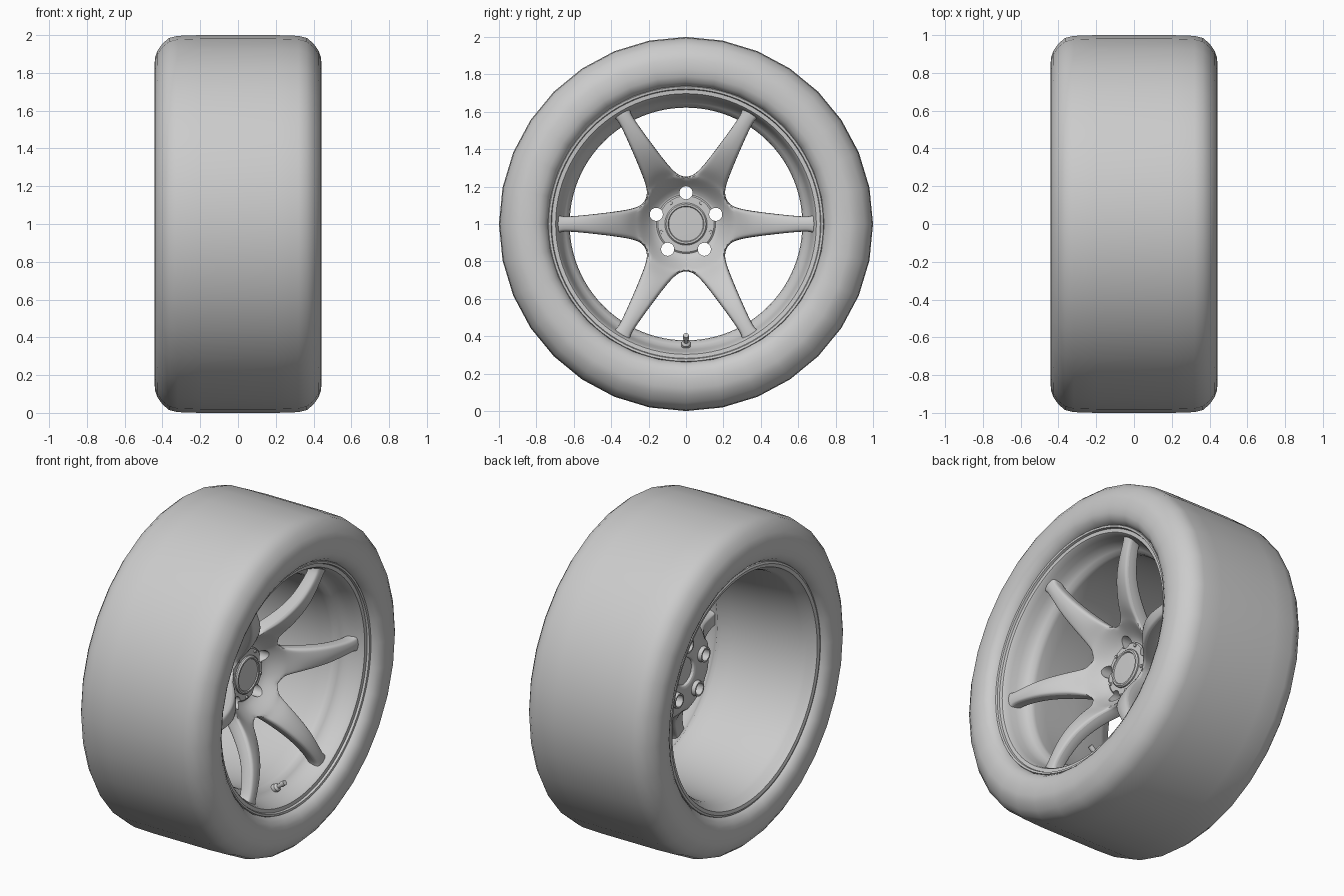
import bpy, bmesh, math
from mathutils import Vector, Matrix

if "Cube" in bpy.data.objects:
    bpy.data.objects.remove(bpy.data.objects["Cube"])

AXLE = 1.0  # wheel centre height; the axle runs along x


def make_object(name, bm, angle=35):
    bmesh.ops.remove_doubles(bm, verts=bm.verts, dist=1e-5)
    bmesh.ops.recalc_face_normals(bm, faces=bm.faces)
    me = bpy.data.meshes.new(name)
    bm.to_mesh(me)
    bm.free()
    ob = bpy.data.objects.new(name, me)
    bpy.context.collection.objects.link(ob)
    smooth(ob, angle)
    return ob


def activate(ob):
    bpy.ops.object.select_all(action='DESELECT')
    ob.select_set(True)
    bpy.context.view_layer.objects.active = ob


def smooth(ob, angle):
    activate(ob)
    bpy.ops.object.shade_smooth_by_angle(angle=math.radians(angle))


def polar(x, r, deg):
    a = math.radians(deg)
    return Vector((x, r * math.cos(a), AXLE + r * math.sin(a)))


def lathe(name, profile, segs, angle=35):
    """Revolve a closed loop of (x, radius) points around the axle."""
    bm = bmesh.new()
    rings = [[bm.verts.new(polar(x, r, 90 + 360 * i / segs)) for x, r in profile]
             for i in range(segs)]
    n = len(profile)
    for i in range(segs):
        a, b = rings[i], rings[(i + 1) % segs]
        for j in range(n):
            k = (j + 1) % n
            if profile[j][1] or profile[k][1]:
                bm.faces.new((a[j], b[j], b[k], a[k]))
    bmesh.ops.dissolve_degenerate(bm, dist=1e-6, edges=bm.edges)
    return make_object(name, bm, angle)


def add_cyl(bm, p, q, r1, r2, segs=24):
    p, q = Vector(p), Vector(q)
    d = q - p
    m = Matrix.Translation((p + q) / 2) @ d.to_track_quat('Z', 'Y').to_matrix().to_4x4()
    bmesh.ops.create_cone(bm, cap_ends=True, segments=segs, radius1=r1, radius2=r2,
                          depth=d.length, matrix=m)


def lookup(table, r):
    for (r0, x0), (r1, x1) in zip(table, table[1:]):
        if r <= r1:
            return x0 + (x1 - x0) * (r - r0) / (r1 - r0)
    return table[-1][1]


# Slick tyre
half = [(0.0, 1.0), (0.2, 1.0), (0.32, 0.996), (0.365, 0.985), (0.40, 0.955), (0.428, 0.915),
        (0.44, 0.88), (0.442, 0.83), (0.437, 0.79), (0.42, 0.76), (0.395, 0.742),
        (0.37, 0.735), (0.35, 0.72)]
lathe("tyre", half + [(-x, r) for x, r in half[:0:-1]], 32, 50)

# Rim: lips, stepped seats and barrel, with an outer skin
inner = [(-0.385, 0.74), (-0.40, 0.737), (-0.405, 0.725), (-0.40, 0.705), (-0.375, 0.695),
         (-0.35, 0.678), (-0.32, 0.668), (-0.1, 0.645), (0.12, 0.627), (0.2, 0.622),
         (0.225, 0.626), (0.245, 0.645), (0.265, 0.662), (0.30, 0.672), (0.335, 0.682),
         (0.365, 0.69), (0.375, 0.697), (0.377, 0.718), (0.39, 0.722), (0.392, 0.734),
         (0.38, 0.74)]
lathe("rim", inner + [(x * 0.95, r + 0.015) for x, r in reversed(inner)], 96)

# Six-spoke centre: front sheet built per 60 degree sector, then thickened
FRONT = [(0, 0.035), (0.17, 0.042), (0.21, 0.08), (0.256, 0.14), (0.30, 0.19), (0.35, 0.24),
         (0.45, 0.298), (0.58, 0.335), (0.72, 0.347)]
BACK = [(0, 0.0), (0.23, 0.0), (0.28, 0.04), (0.35, 0.12), (0.45, 0.2), (0.58, 0.25),
        (0.72, 0.275)]
HUB_RADII = (0.08, 0.13, 0.17, 0.21, 0.252)
ARM = [(0.275, 0.237, 0.106), (0.30, 0.262, 0.09), (0.345, 0.32, 0.075), (0.45, 0.45, 0.058),
       (0.55, 0.55, 0.047), (0.63, 0.63, 0.04), (0.675, 0.675, 0.042), (0.70, 0.70, 0.062)]
COLS = (-1, -0.65, 0, 0.65, 1)
bm = bmesh.new()
for k in range(6):
    rows = [[bm.verts.new(polar(lookup(FRONT, r), r, 60 * k + 30 * s)) for s in COLS]
            for r in HUB_RADII]
    for mid, edge, w in ARM:
        row = []
        for s in COLS:
            u, v = mid + (edge - mid) * s * s, w * s
            r = math.hypot(u, v)
            x = lookup(FRONT, r) - 0.015 * s * s
            row.append(bm.verts.new(polar(x, r, 60 * k + math.degrees(math.atan2(v, u)))))
        rows.append(row)
    for a, b in zip(rows, rows[1:]):
        for j in range(len(COLS) - 1):
            bm.faces.new((a[j], a[j + 1], b[j + 1], b[j]))
bmesh.ops.remove_doubles(bm, verts=bm.verts, dist=1e-5)
geom = bmesh.ops.extrude_face_region(bm, geom=bm.faces[:], use_keep_orig=True)["geom"]
for v in geom:
    if isinstance(v, bmesh.types.BMVert):
        v.co.x = lookup(BACK, math.hypot(v.co.y, v.co.z - AXLE))
spokes = make_object("spokes", bm)
sub = spokes.modifiers.new("smooth", 'SUBSURF')
sub.levels = sub.render_levels = 2
bpy.ops.object.modifier_apply(modifier=sub.name)

# Hub ring and centre cap
hub_ring = lathe("hub_ring", [(0.02, 0.10), (0.052, 0.10), (0.058, 0.105), (0.058, 0.15),
                              (0.052, 0.158), (0.02, 0.158)], 64)
lathe("centre_cap", [(0.02, 0.0), (0.02, 0.113), (0.066, 0.113), (0.074, 0.106), (0.074, 0.096),
                     (0.068, 0.092), (0.07, 0.0)], 64, 30)

# Lug bosses on the back of the hub
bm = bmesh.new()
LUGS = [90 + 72 * i for i in range(5)]
for a in LUGS:
    add_cyl(bm, polar(-0.025, 0.167, a), polar(0.02, 0.167, a), 0.044, 0.048)
bosses = make_object("lug_bosses", bm)

# Lug holes drilled through hub, ring and bosses
bm = bmesh.new()
for a in LUGS:
    add_cyl(bm, polar(-0.2, 0.167, a), polar(0.4, 0.167, a), 0.035, 0.035, 32)
cutter = make_object("lug_hole_cutter", bm)
cutter.hide_render = True
for ob in (spokes, hub_ring, bosses):
    activate(ob)
    mod = ob.modifiers.new("holes", 'BOOLEAN')
    mod.operation, mod.solver, mod.object = 'DIFFERENCE', 'EXACT', cutter
    bpy.ops.object.modifier_apply(modifier=mod.name)
    smooth(ob, 40)
bpy.data.objects.remove(cutter)

# Small bolts between the lugs
bm = bmesh.new()
for a in LUGS:
    add_cyl(bm, polar(0.04, 0.139, a + 36), polar(0.066, 0.139, a + 36), 0.011, 0.009, 12)
make_object("hub_bolts", bm)

# Tyre valve at the bottom of the rim
bm = bmesh.new()
base, tip = Vector((0.245, 0, AXLE - 0.655)), Vector((0.32, 0, AXLE - 0.595))
for t0, t1, r0, r1 in ((0, 0.3, 0.026, 0.024), (0.3, 0.42, 0.024, 0.013),
                       (0.42, 0.7, 0.012, 0.012), (0.7, 1.0, 0.016, 0.015)):
    add_cyl(bm, base.lerp(tip, t0), base.lerp(tip, t1), r0, r1, 16)
make_object("valve", bm)
